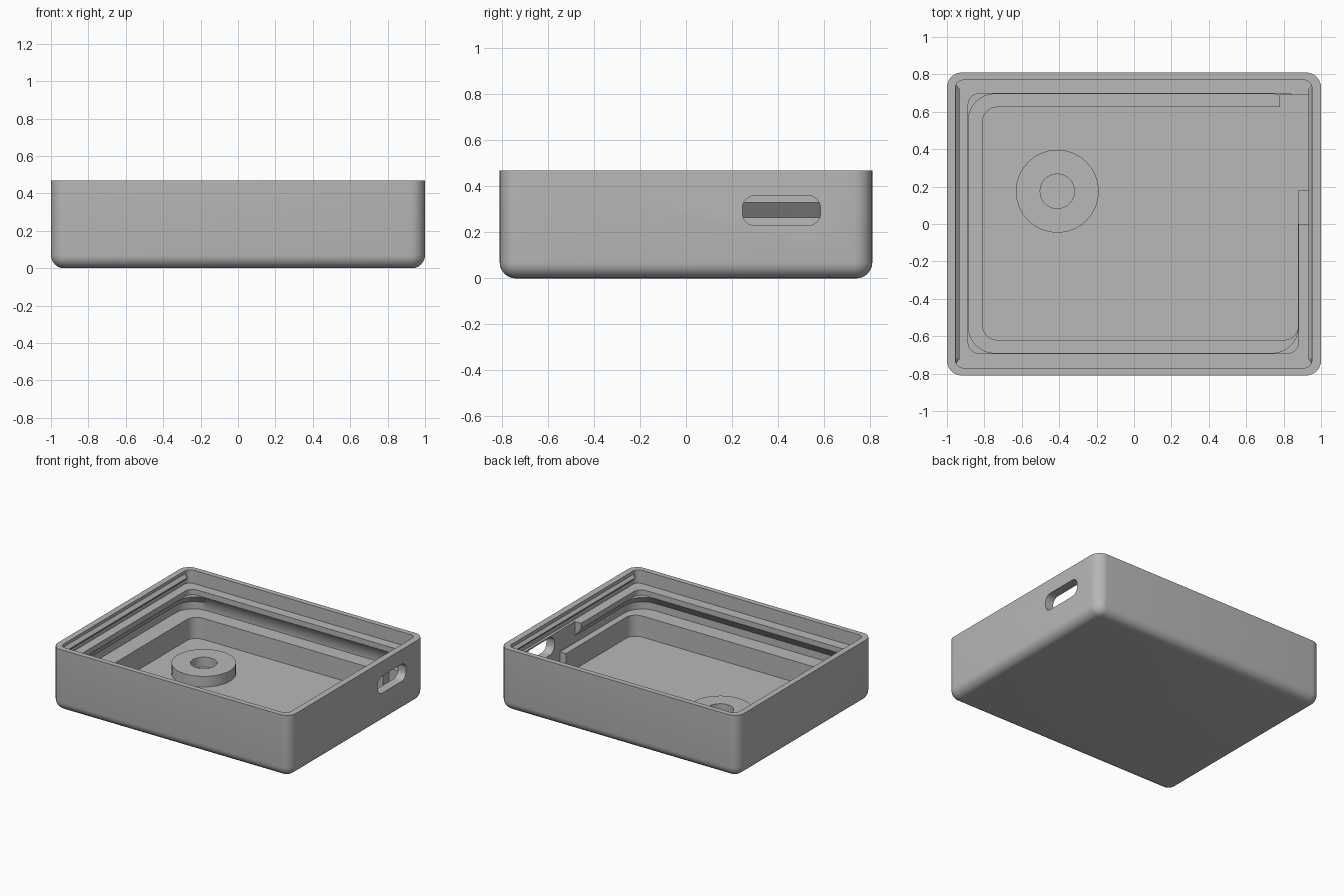
import bpy, bmesh, math
from mathutils import Matrix

cube = bpy.data.objects.get("Cube")
if cube:
    bpy.data.objects.remove(cube)

grey = bpy.data.materials.new("plain grey")
grey.use_nodes = True
tone = (0.48, 0.48, 0.48, 1)
grey.diffuse_color = tone
grey.node_tree.nodes["Principled BSDF"].inputs["Base Color"].default_value = tone


def ring(bm, z, x0, x1, y0, y1, r, seg=8):
    """One rounded rectangle of vertices at height z."""
    corners = [(x1 - r, y1 - r), (x0 + r, y1 - r), (x0 + r, y0 + r), (x1 - r, y0 + r)]
    verts = []
    for q, (cx, cy) in enumerate(corners):
        for i in range(seg + 1):
            a = math.pi / 2 * (q + i / seg)
            verts.append(bm.verts.new((cx + r * math.cos(a), cy + r * math.sin(a), z)))
    return verts


def finish(name, bm, angle=35):
    bmesh.ops.remove_doubles(bm, verts=bm.verts, dist=1e-5)
    bmesh.ops.recalc_face_normals(bm, faces=bm.faces)
    mesh = bpy.data.meshes.new(name)
    bm.to_mesh(mesh)
    bm.free()
    mesh.materials.append(grey)
    ob = bpy.data.objects.new(name, mesh)
    bpy.context.collection.objects.link(ob)
    smooth(ob, angle)
    return ob


def smooth(ob, angle=35):
    bpy.ops.object.select_all(action='DESELECT')
    ob.select_set(True)
    bpy.context.view_layer.objects.active = ob
    bpy.ops.object.shade_smooth_by_angle(angle=math.radians(angle))


def loft(name, rows, matrix=None):
    """Closed solid through a series of rounded rectangles."""
    bm = bmesh.new()
    rings = [ring(bm, *row) for row in rows]
    n = len(rings[0])
    for a, b in zip(rings, rings[1:]):
        for i in range(n):
            j = (i + 1) % n
            bm.faces.new((a[i], a[j], b[j], b[i]))
    bm.faces.new(rings[0])
    bm.faces.new(rings[-1])
    if matrix:
        bm.transform(matrix)
    return finish(name, bm)


def box(name, x0, x1, y0, y1, z0, z1):
    bm = bmesh.new()
    size = Matrix.Diagonal((x1 - x0, y1 - y0, z1 - z0, 1))
    place = Matrix.Translation(((x0 + x1) / 2, (y0 + y1) / 2, (z0 + z1) / 2))
    bmesh.ops.create_cube(bm, size=1, matrix=place @ size)
    return finish(name, bm)


def cut(target, cutter):
    mod = target.modifiers.new("cut", 'BOOLEAN')
    mod.operation = 'DIFFERENCE'
    mod.solver = 'EXACT'
    mod.object = cutter
    bpy.context.view_layer.objects.active = target
    bpy.ops.object.modifier_apply(modifier=mod.name)
    bpy.data.objects.remove(cutter)


# Tray shell: rounded outside, then down the stepped inside with its groove
H, W, D, F = 0.47, 1.0, 0.81, 0.07
rows = []
for i in range(7):
    a = math.pi / 2 * i / 6
    inset = F * (1 - math.sin(a))
    rows.append((F * (1 - math.cos(a)), -W + inset, W - inset,
                 -D + inset, D - inset, 0.08 - inset))
rows.append((H, -W, W, -D, D, 0.08))
rows += [
    (H, -0.955, 0.952, -0.77, 0.77, 0.045),      # rim
    (0.37, -0.955, 0.952, -0.77, 0.77, 0.045),   # upper shelf
    (0.37, -0.887, 0.88, -0.692, 0.697, 0.06),
    (0.33, -0.887, 0.88, -0.692, 0.697, 0.06),
    (0.33, -0.885, 0.878, -0.69, 0.695, 0.14),   # groove
    (0.265, -0.935, 0.93, -0.74, 0.74, 0.15),
    (0.21, -0.935, 0.93, -0.74, 0.74, 0.15),
    (0.21, -0.81, 0.88, -0.62, 0.625, 0.08),     # lower shelf
    (0.05, -0.81, 0.88, -0.62, 0.625, 0.08),
]
tray = loft("tray_shell", rows)

# Connector pocket and port slot
cut(tray, box("upper_pocket", 0.78, 0.932, 0.0, 0.69, 0.214, 0.42))
cut(tray, box("lower_pocket", 0.78, 0.932, 0.18, 0.694, 0.052, 0.3))
turn = Matrix.Rotation(math.pi / 2, 4, 'Y')
slot = [(x, -0.36, -0.23, 0.245, 0.585, 0.055) for x in (0.86, 1.1)]
cut(tray, loft("port_slot", slot, turn))
smooth(tray)

# Screw boss with a blind bore
cx, cy = -0.41, 0.175
loft("screw_boss", [(z, cx - r, cx + r, cy - r, cy + r, r)
                    for z, r in ((0.045, 0.222), (0.13, 0.222), (0.13, 0.092), (0.055, 0.092))])

# Snap ridges along both side walls
for side, name in ((-1, "right_snap_ridge"), (1, "left_snap_ridge")):
    bm = bmesh.new()
    ends = []
    for y, tip in ((-0.75, 0.953), (-0.72, 0.932), (0.72, 0.932), (0.75, 0.953)):
        ends.append([bm.verts.new((side * x, y, z))
                     for x, z in ((0.96, 0.452), (tip, 0.425), (0.96, 0.392))])
    for a, b in zip(ends, ends[1:]):
        for i in range(3):
            j = (i + 1) % 3
            bm.faces.new((a[i], a[j], b[j], b[i]))
    bm.faces.new(ends[0])
    bm.faces.new(ends[-1])
    finish(name, bm, 20)
